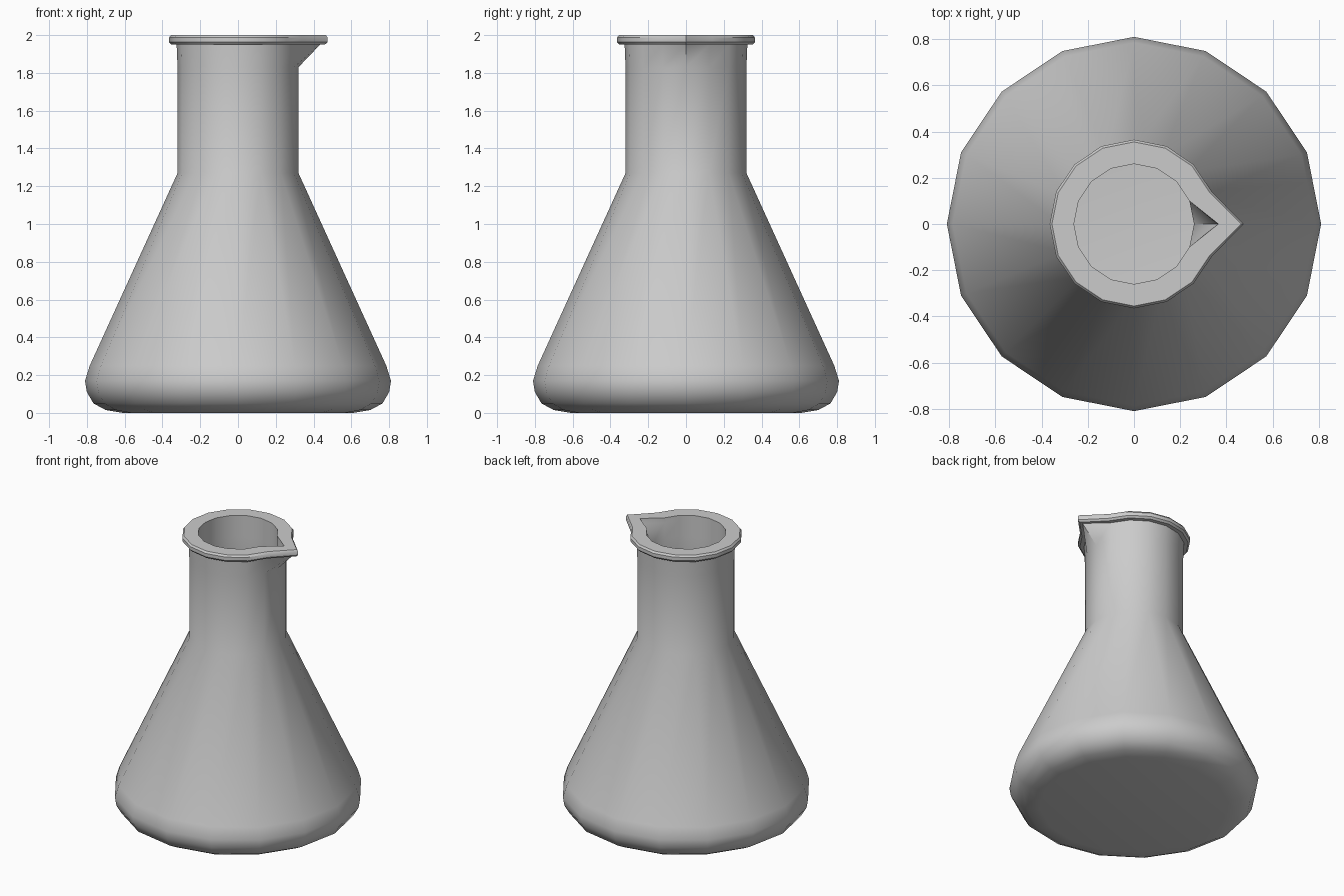
import bpy, bmesh
from math import cos, sin, tau, radians

if "Cube" in bpy.data.objects:
    bpy.data.objects.remove(bpy.data.objects["Cube"])

SIDES = 16
# (radius, height, radius at the spout corner): outer wall up, rim, inner wall down
PROFILE = [
    (0.61, 0.0, 0.61), (0.70, 0.015, 0.70), (0.765, 0.05, 0.765),
    (0.80, 0.11, 0.80), (0.81, 0.17, 0.81), (0.785, 0.25, 0.785),
    (0.32, 1.27, 0.32), (0.32, 1.83, 0.32), (0.325, 1.95, 0.435),
    (0.353, 1.95, 0.46), (0.365, 1.963, 0.475), (0.365, 1.987, 0.475),
    (0.355, 2.0, 0.465), (0.26, 2.0, 0.365), (0.26, 1.965, 0.36),
    (0.26, 1.85, 0.26), (0.26, 1.26, 0.26), (0.725, 0.235, 0.725),
    (0.75, 0.17, 0.75), (0.74, 0.13, 0.74), (0.69, 0.075, 0.69),
    (0.61, 0.06, 0.61),
]

# Flask: lathe the profile, pulling one corner out for the spout
bm = bmesh.new()
rings = []
for r, z, tip in PROFILE:
    ring = []
    for i in range(SIDES):
        a = tau * i / SIDES
        rr = tip if i == 0 else r
        ring.append(bm.verts.new((rr * cos(a), rr * sin(a), z)))
    rings.append(ring)
for lo, hi in zip(rings, rings[1:]):
    for i in range(SIDES):
        j = (i + 1) % SIDES
        bm.faces.new((lo[i], lo[j], hi[j], hi[i]))

# Underside and inner floor
bm.faces.new(rings[0][::-1])
bm.faces.new(rings[-1])
bmesh.ops.recalc_face_normals(bm, faces=bm.faces)

mesh = bpy.data.meshes.new("flask")
bm.to_mesh(mesh)
bm.free()
flask = bpy.data.objects.new("flask", mesh)
bpy.context.collection.objects.link(flask)
bpy.context.view_layer.objects.active = flask
flask.select_set(True)
bpy.ops.object.shade_smooth_by_angle(angle=radians(35))
